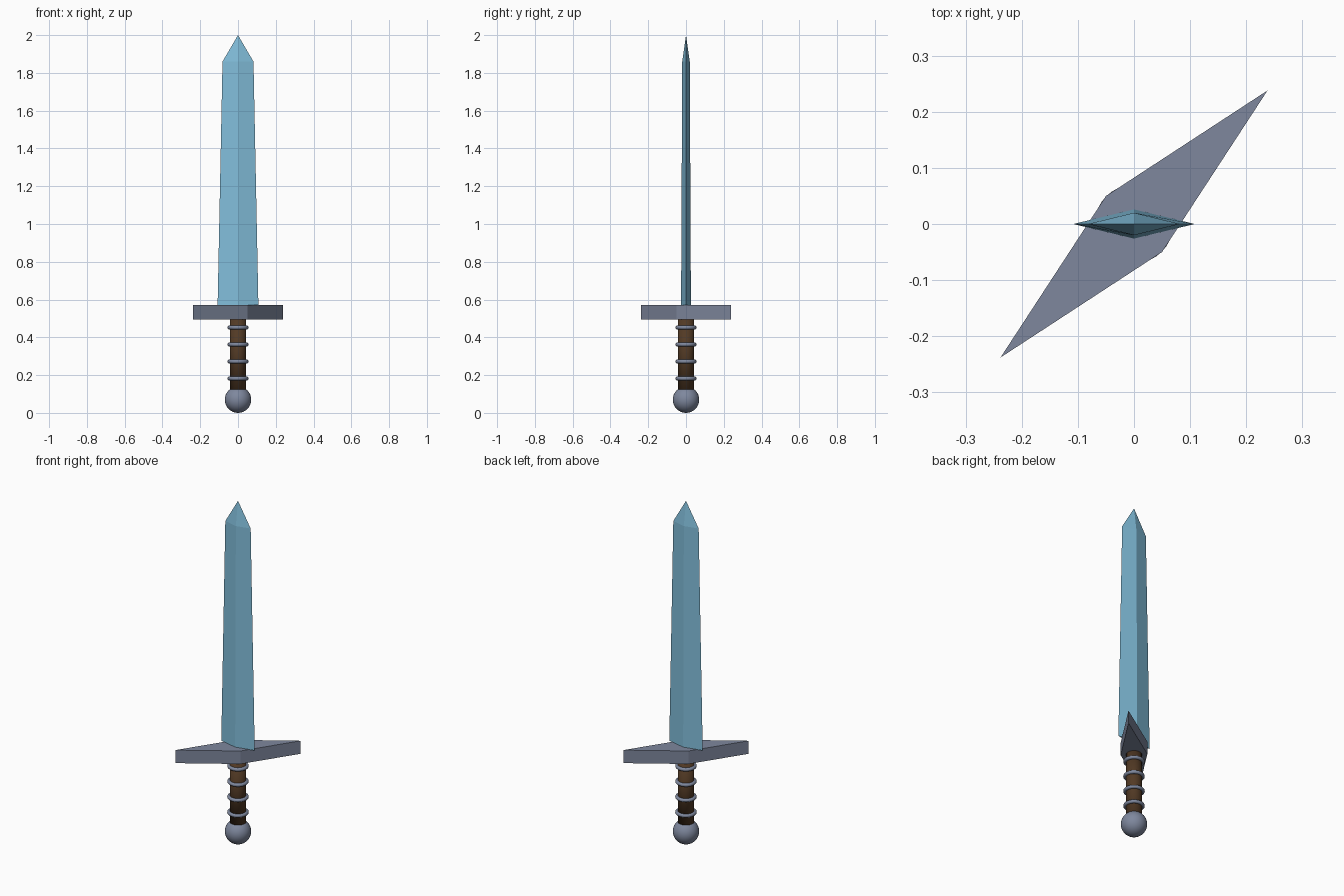
import bpy
import bmesh

cube = bpy.data.objects.get("Cube")
if cube:
    bpy.data.objects.remove(cube, do_unlink=True)


def make_material(name, rgb):
    mat = bpy.data.materials.new(name)
    mat.use_nodes = True
    color = (*rgb, 1)
    mat.diffuse_color = color
    mat.node_tree.nodes["Principled BSDF"].inputs["Base Color"].default_value = color
    return mat


steel = make_material("grey steel", (0.21, 0.245, 0.34))
ice = make_material("pale blue blade", (0.22, 0.51, 0.70))
leather = make_material("brown leather", (0.085, 0.042, 0.018))


def loft(name, sections, mat, tip=None):
    """Flat-faced solid through outlines of (x, y) at given heights."""
    bm = bmesh.new()
    rings = [[bm.verts.new((x, y, z)) for x, y in outline] for z, outline in sections]
    n = len(rings[0])
    for low, high in zip(rings, rings[1:]):
        for i in range(n):
            j = (i + 1) % n
            bm.faces.new((low[i], low[j], high[j], high[i]))
    bm.faces.new(rings[0][::-1])
    if tip:
        point = bm.verts.new((0, 0, tip))
        for i in range(n):
            bm.faces.new((rings[-1][i], rings[-1][(i + 1) % n], point))
    else:
        bm.faces.new(rings[-1])
    bmesh.ops.recalc_face_normals(bm, faces=bm.faces[:])
    mesh = bpy.data.meshes.new(name)
    bm.to_mesh(mesh)
    bm.free()
    mesh.materials.append(mat)
    obj = bpy.data.objects.new(name, mesh)
    bpy.context.collection.objects.link(obj)
    return obj


def finish(name, mat):
    """Name, colour and smooth the primitive just added."""
    obj = bpy.context.object
    obj.name = name
    obj.data.materials.append(mat)
    bpy.ops.object.shade_smooth()


def diamond(w, d):
    return [(w, 0), (0, d), (-w, 0), (0, -d)]


# Blade: tapering diamond section with a pointed tip
loft("blade", [(0.57, diamond(0.108, 0.026)), (1.86, diamond(0.082, 0.02))], ice, tip=2.0)

# Cross guard: long diagonal rhombus
LONG, SHORT = 0.238, 0.05
rhombus = [(LONG, LONG), (-SHORT, SHORT), (-LONG, -LONG), (SHORT, -SHORT)]
loft("cross_guard", [(0.495, rhombus), (0.571, rhombus)], steel)

# Grip
bpy.ops.mesh.primitive_cylinder_add(vertices=32, radius=0.043, depth=0.4, location=(0, 0, 0.315))
finish("grip", leather)

# Grip rings
for i in range(4):
    bpy.ops.mesh.primitive_torus_add(major_radius=0.047, minor_radius=0.01,
                                     major_segments=48, minor_segments=12,
                                     location=(0, 0, 0.182 + 0.09 * i))
    finish(f"grip_ring_{i + 1}", steel)

# Pommel
bpy.ops.mesh.primitive_uv_sphere_add(segments=32, ring_count=16, radius=0.07, location=(0, 0, 0.07))
finish("pommel", steel)
